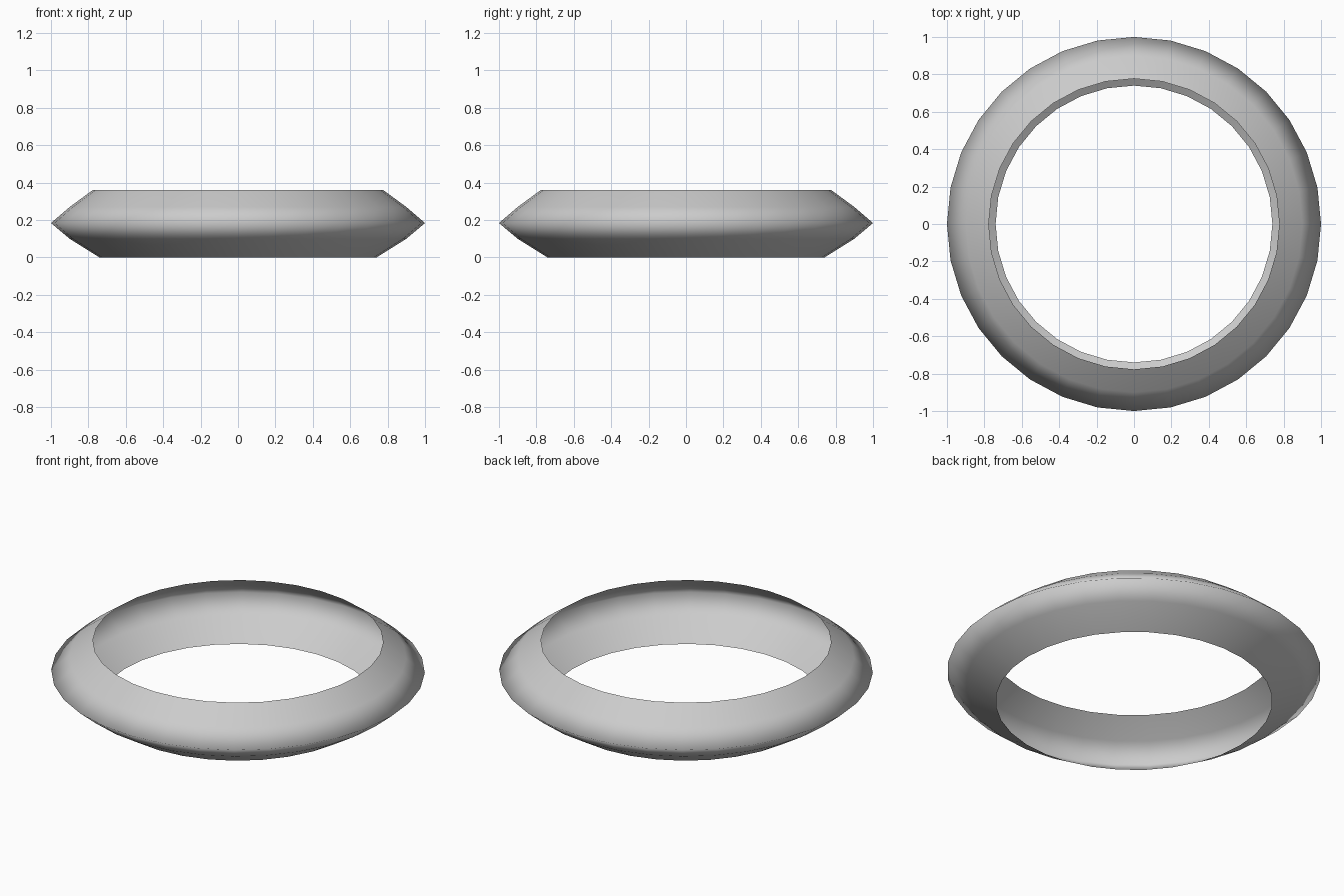
import bpy, bmesh
from math import cos, sin, pi

if "Cube" in bpy.data.objects:
    bpy.data.objects.remove(bpy.data.objects["Cube"])

SIDES = 32
# open outer shell profile (radius, height), bottom rim to top rim
PROFILE = [(0.74, 0.0), (0.90, 0.10), (1.0, 0.184), (0.90, 0.27), (0.777, 0.36)]

# ring shell: profile revolved around z, hollow and open towards the centre
bm = bmesh.new()
rings = [[bm.verts.new((r * cos(2 * pi * i / SIDES), r * sin(2 * pi * i / SIDES), z))
          for i in range(SIDES)] for r, z in PROFILE]
for low, high in zip(rings, rings[1:]):
    for i in range(SIDES):
        j = (i + 1) % SIDES
        bm.faces.new((low[i], low[j], high[j], high[i])).smooth = True

mesh = bpy.data.meshes.new("ring_shell")
bm.to_mesh(mesh)
bm.free()
bpy.context.collection.objects.link(bpy.data.objects.new("ring_shell", mesh))
